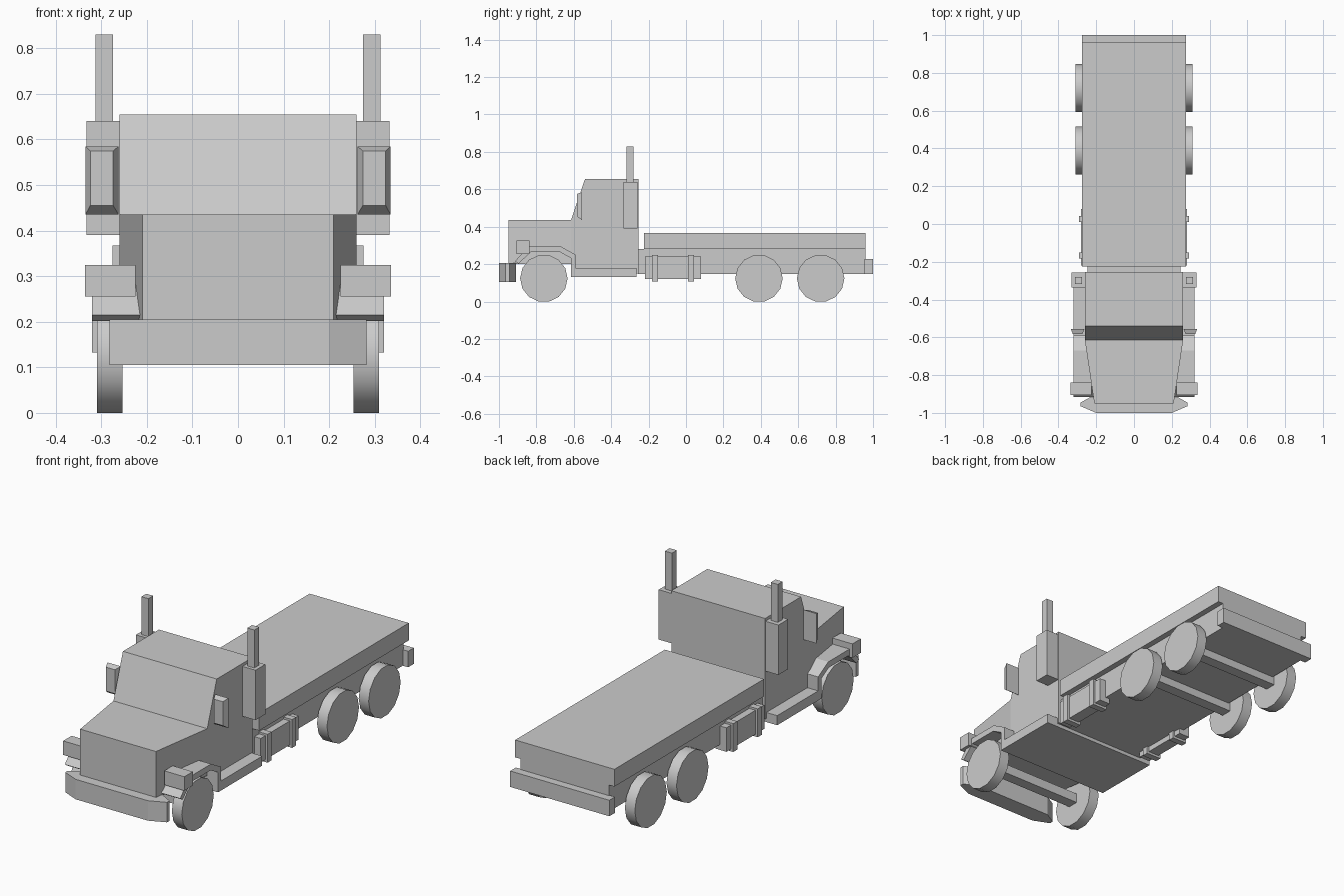
import bpy, bmesh, math

if "Cube" in bpy.data.objects:
    bpy.data.objects.remove(bpy.data.objects["Cube"])


def finish(name, bm, mirrored=False):
    bmesh.ops.recalc_face_normals(bm, faces=bm.faces)
    mesh = bpy.data.meshes.new(name)
    bm.to_mesh(mesh)
    bm.free()
    obj = bpy.data.objects.new(name, mesh)
    bpy.context.collection.objects.link(obj)
    if mirrored:
        obj.modifiers.new("mirror", "MIRROR")
    return obj


def loft(name, bottom, top, mirrored=False):
    """Closed solid between two matching outlines."""
    bm = bmesh.new()
    a = [bm.verts.new(p) for p in bottom]
    b = [bm.verts.new(p) for p in top]
    n = len(a)
    bm.faces.new(a)
    bm.faces.new(b)
    for i in range(n):
        j = (i + 1) % n
        bm.faces.new((a[i], a[j], b[j], b[i]))
    return finish(name, bm, mirrored)


def box(name, x, y, z, mirrored=False):
    ring = [(x[0], y[0]), (x[1], y[0]), (x[1], y[1]), (x[0], y[1])]
    return loft(name, [(*p, z[0]) for p in ring], [(*p, z[1]) for p in ring], mirrored)


def side_profile(name, pts, x0, x1, mirrored=False):
    return loft(name, [(x0, *p) for p in pts], [(x1, *p) for p in pts], mirrored)


def plan(name, pts, z0, z1):
    return loft(name, [(*p, z0) for p in pts], [(*p, z1) for p in pts])


# Cab with raked windscreen, tapered bonnet in front
side_profile("cab", [(-.615, .15), (-.615, .435), (-.54, .655), (-.255, .655), (-.255, .15)], -.26, .26)
plan("hood", [(-.21, -.95), (.21, -.95), (.26, -.615), (-.26, -.615)], .20, .435)
box("cab_floor", (-.26, .26), (-.615, -.265), (.132, .18))

# Front bumper with swept corners
plan("front_bumper", [(-.2, -1), (.2, -1), (.282, -.965), (.282, -.945), (.22, -.91),
                      (-.22, -.91), (-.282, -.945), (-.282, -.965)], .105, .205)

# Fender strip continuing into the running board
side_profile("fender_step", [
    (-.915, .215), (-.84, .295), (-.67, .295), (-.59, .25), (-.59, .18), (-.265, .18),
    (-.265, .132), (-.615, .132), (-.615, .232), (-.675, .265), (-.83, .265), (-.895, .202)],
    .21, .32, True)
box("headlight", (.225, .336), (-.905, -.838), (.255, .325), True)

# Mirrors: tapered toward the front
loft("side_mirror",
     [(.262, -.555, .435), (.335, -.555, .435), (.335, -.555, .585), (.262, -.555, .585)],
     [(.274, -.583, .455), (.324, -.583, .455), (.324, -.583, .575), (.274, -.583, .575)], True)

# Exhaust stacks
box("exhaust_box", (.258, .332), (-.335, -.258), (.39, .64), True)
box("exhaust_pipe", (.274, .313), (-.318, -.28), (.64, .83), True)

# Cargo bed, chassis body and rear bumper
box("bed_deck", (-.275, .275), (-.225, .96), (.28, .367))
box("chassis", (-.245, .245), (-.256, .96), (.147, .281))
box("rear_bumper", (-.275, .275), (.955, 1), (.147, .227))

# Fuel tanks with two straps each
box("fuel_tank", (.22, .28), (-.22, .08), (.12, .24), True)
for y in (-.167, .027):
    box("tank_strap", (.21, .292), (y - .016, y + .016), (.108, .25), True)

# Wheels and axles
R, SIDES = .127, 14
for y in (-.76, .39, .72):
    ring = [(y + R * math.sin((i + .5) * math.tau / SIDES),
             R + R * math.cos((i + .5) * math.tau / SIDES)) for i in range(SIDES)]
    low = min(p[1] for p in ring)
    ring = [(a, b - low) for a, b in ring]
    wheel = side_profile("wheel", ring, .254, .309, True)
    bpy.ops.object.select_all(action="DESELECT")
    wheel.select_set(True)
    bpy.context.view_layer.objects.active = wheel
    bpy.ops.object.shade_smooth_by_angle(angle=math.radians(35))
    box("axle", (-.256, .256), (y - .028, y + .028), (.107, .155))
